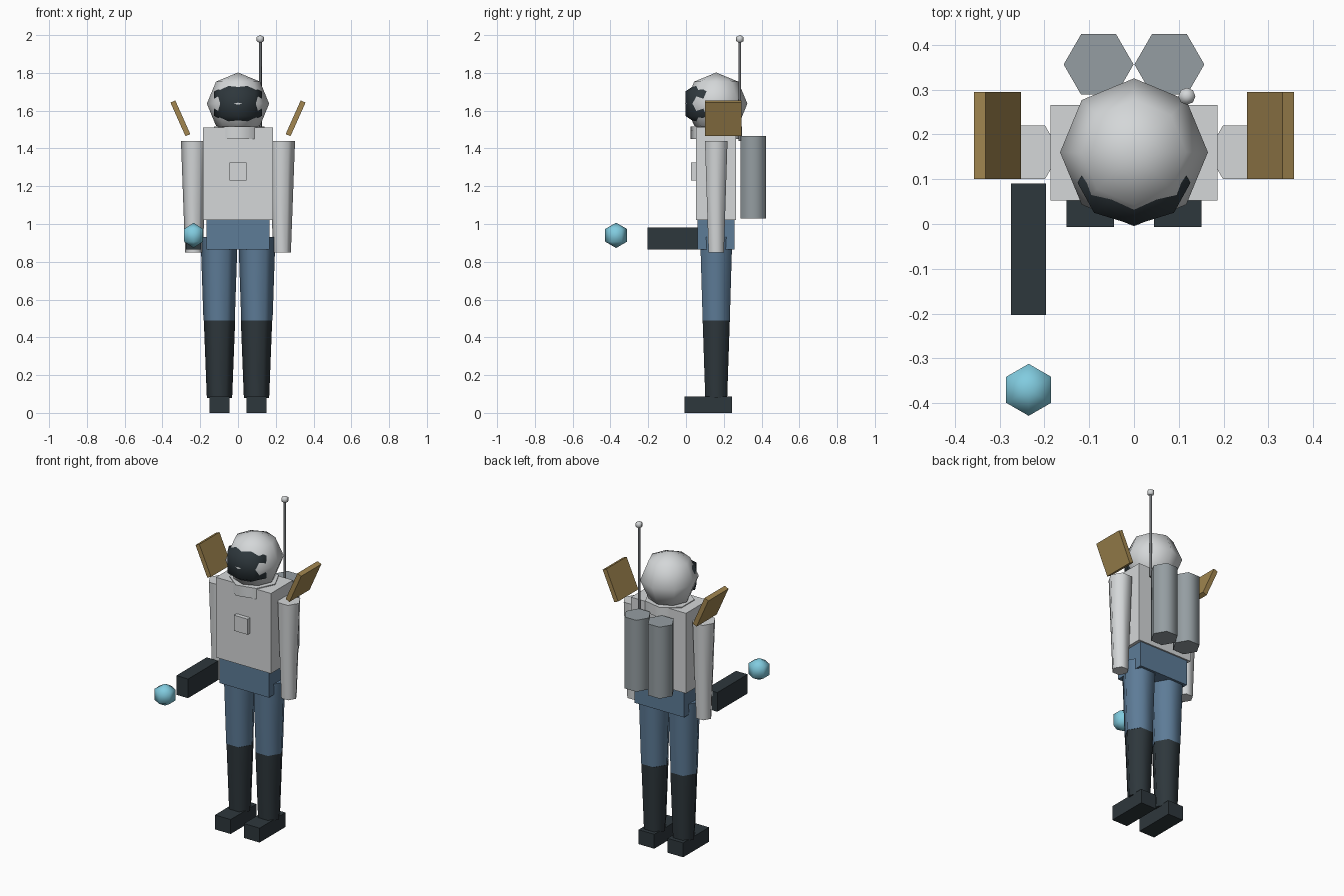
import bpy
from math import radians
from mathutils import Matrix

cube = bpy.data.objects.get("Cube")
if cube:
    bpy.data.objects.remove(cube, do_unlink=True)


def material(name, r, g, b):
    m = bpy.data.materials.new(name)
    m.use_nodes = True
    m.diffuse_color = (r, g, b, 1)
    m.node_tree.nodes["Principled BSDF"].inputs["Base Color"].default_value = (r, g, b, 1)
    return m


white = material("suit_white", 0.66, 0.68, 0.69)
steel = material("tank_grey", 0.30, 0.34, 0.36)
rod_grey = material("rod_grey", 0.15, 0.16, 0.17)
dark = material("charcoal", 0.027, 0.038, 0.045)
blue = material("trouser_blue", 0.11, 0.20, 0.31)
gold = material("panel_gold", 0.36, 0.24, 0.08)
cyan = material("glow_cyan", 0.22, 0.60, 0.74)


def finish(name, mat, smooth=None):
    ob = bpy.context.object
    ob.name = name
    ob.data.materials.append(mat)
    if smooth:
        bpy.ops.object.shade_smooth_by_angle(angle=radians(smooth))
    return ob


def box(name, mat, x, y, z, tilt=0):
    """Box from (low, high) pairs, tilted about y."""
    centre = [(a + b) / 2 for a, b in (x, y, z)]
    bpy.ops.mesh.primitive_cube_add(size=1, location=centre)
    ob = finish(name, mat)
    size = [b - a for a, b in (x, y, z)]
    ob.data.transform(Matrix.Rotation(radians(tilt), 4, 'Y') @ Matrix.Diagonal((*size, 1)))
    return ob


def tube(name, mat, x, y, z0, z1, r0, r1, sides=6):
    """Tapered prism with a corner pointing along x."""
    bpy.ops.mesh.primitive_cone_add(vertices=sides, radius1=r0, radius2=r1, depth=z1 - z0,
                                    location=(x, y, (z0 + z1) / 2))
    ob = finish(name, mat, 65)
    ob.data.transform(Matrix.Rotation(radians(-90), 4, 'Z'))
    return ob


def ball(name, mat, loc, segs, rings, radius, scale=(1, 1, 1)):
    bpy.ops.mesh.primitive_uv_sphere_add(segments=segs, ring_count=rings, radius=radius, location=loc)
    ob = finish(name, mat, 179)
    ob.data.transform(Matrix.Diagonal((*scale, 1)))
    return ob


# Body
box("torso", white, (-0.186, 0.186), (0.052, 0.266), (1.02, 1.51))
box("chest_unit", white, (-0.046, 0.046), (0.027, 0.055), (1.23, 1.325))
box("hips", blue, (-0.167, 0.167), (0.06, 0.257), (0.865, 1.02))
tube("collar", white, 0, 0.16, 1.45, 1.515, 0.14, 0.14, 7)

# Head
ball("helmet", white, (0, 0.16, 1.637), 8, 4, 0.165)
ball("visor", dark, (0, 0.092, 1.637), 8, 3, 0.13, (1.12, 0.84, 1))

# Paired limbs and gear
for side, s in (("left", 1), ("right", -1)):
    tube(side + "_arm", white, s * 0.233, 0.16, 0.85, 1.44, 0.047, 0.069)
    tube(side + "_thigh", blue, s * 0.1, 0.16, 0.49, 0.93, 0.083, 0.098)
    tube(side + "_shin", dark, s * 0.098, 0.16, 0.08, 0.49, 0.067, 0.083)
    box(side + "_boot", dark, (s * 0.098 - 0.053, s * 0.098 + 0.053), (-0.007, 0.243), (0, 0.088))
    tube(side + "_tank", steel, s * 0.079, 0.356, 1.03, 1.467, 0.078, 0.078)
    box(side + "_shoulder_panel", gold, (s * 0.305 - 0.014, s * 0.305 + 0.014),
        (0.1, 0.295), (1.462, 1.657), s * 24)

# Antenna
tube("antenna_rod", rod_grey, 0.118, 0.285, 1.44, 1.98, 0.008, 0.008)
ball("antenna_tip", white, (0.118, 0.285, 1.979), 8, 2, 0.022)

# Hand tool and floating orb
box("hand_tool", dark, (-0.275, -0.196), (-0.203, 0.09), (0.865, 0.982))
ball("orb", cyan, (-0.235, -0.37, 0.94), 6, 3, 0.067)
